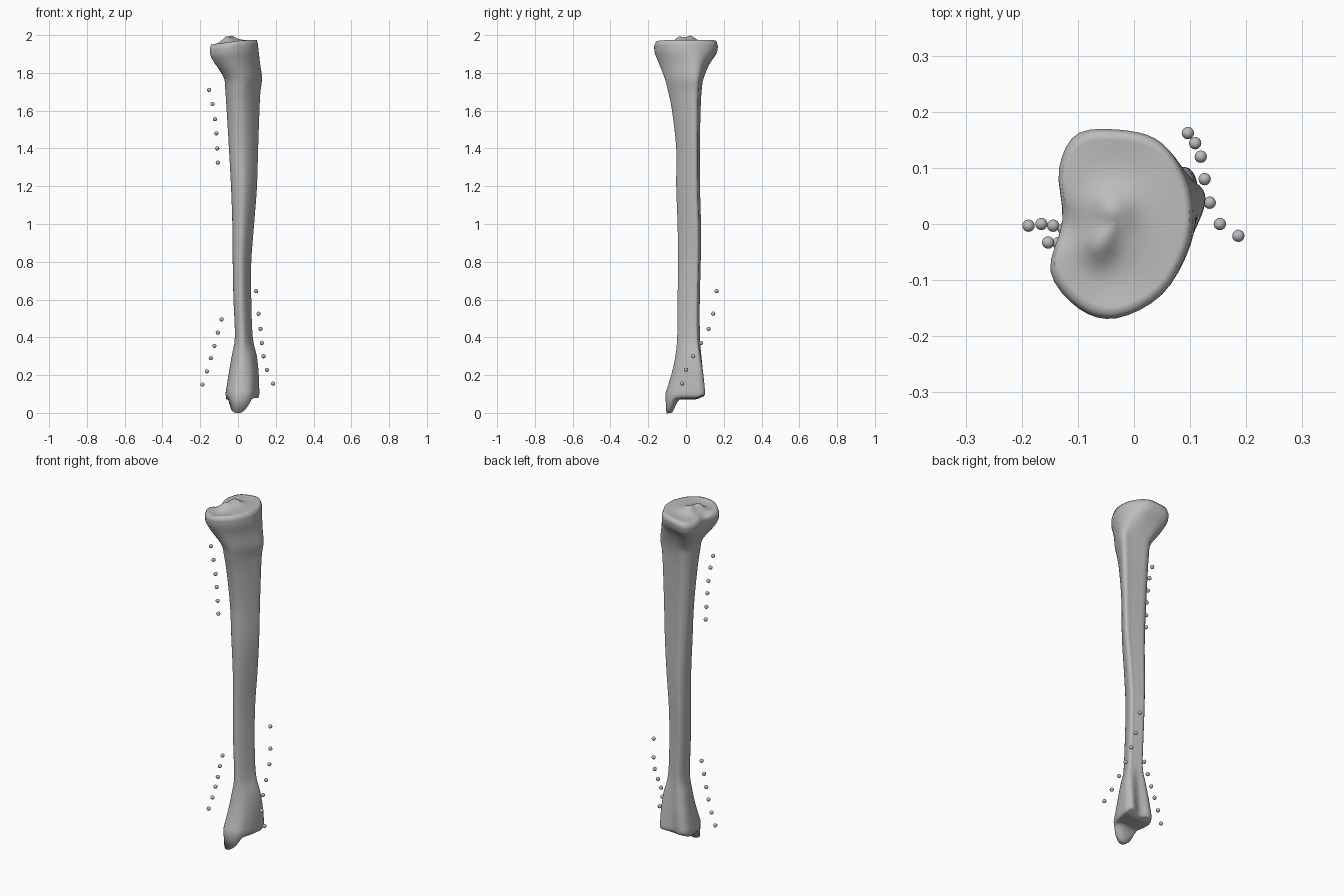
import bpy, bmesh, math
from mathutils import Vector

cube = bpy.data.objects.get("Cube")
if cube:
    bpy.data.objects.remove(cube, do_unlink=True)

bone_grey = bpy.data.materials.new("bone_grey")
bone_grey.use_nodes = True
bone_grey.diffuse_color = (0.5, 0.5, 0.5, 1)
bone_grey.node_tree.nodes["Principled BSDF"].inputs["Base Color"].default_value = (0.5, 0.5, 0.5, 1)

# Normalised cross-sections, counter-clockwise from the crest
ANKLE = [(.95, .3), (1, .75), (.75, 1), (.1, .8), (-.5, .95), (-.9, .7),
         (-.95, .1), (-.8, -.5), (-.45, -.95), (0, -1), (.5, -.8), (.8, -.3)]
SHAFT = [(1, .5), (.92, .78), (.55, .85), (0, .95), (-.55, 1), (-.9, .65),
         (-1, .1), (-.85, -.55), (-.5, -.95), (0, -1), (.45, -.6), (.8, 0)]
PLATEAU = [(.98, .2), (.85, .55), (.55, .87), (.1, 1), (-.6, .98), (-.88, .6),
           (-.83, .05), (-1, -.5), (-.6, -.9), (-.08, -1), (.55, -.75), (.92, -.25)]

# Levels: height, x min, x max, y min, y max, shape (ankle 0, shaft 1, plateau 2)
LEVELS = [(.1, -.07, .112, -.108, .102, 0), (.2, -.053, .11, -.077, .095, .2),
          (.3, -.035, .1, -.055, .083, .5), (.4, -.017, .078, -.045, .073, 1),
          (.6, -.024, .07, -.043, .072, 1), (.8, -.028, .07, -.04, .077, 1),
          (1, -.03, .085, -.043, .078, 1), (1.2, -.037, .1, -.05, .073, 1),
          (1.4, -.048, .106, -.05, .072, 1), (1.6, -.06, .113, -.072, .076, 1),
          (1.7, -.067, .118, -.092, .081, 1), (1.77, -.075, .127, -.11, .091, 1.1),
          (1.85, -.122, .118, -.14, .122, 1.5), (1.91, -.146, .112, -.163, .157, 1.9),
          (1.95, -.149, .107, -.168, .166, 2)]


def catmull(a, b, c, d, t):
    return [.5 * (2*q + (r - p)*t + (2*p - 5*q + 4*r - s)*t*t + (3*q - p - 3*r + s)*t**3)
            for p, q, r, s in zip(a, b, c, d)]


def closed_curve(points, steps=4):
    n = len(points)
    return [catmull(*(points[(i + k) % n] for k in (-1, 0, 1, 2)), j / steps)
            for i in range(n) for j in range(steps)]


def open_curve(points, steps=4):
    last = len(points) - 1
    rows = [catmull(*(points[min(max(i + k, 0), last)] for k in (-1, 0, 1, 2)), j / steps)
            for i in range(last) for j in range(steps)]
    return rows + [points[-1]]


SHAPES = [closed_curve(s) for s in (ANKLE, SHAFT, PLATEAU)]


def smooth(lo, hi, v):
    t = min(max((v - lo) / (hi - lo), 0), 1)
    return t * t * (3 - 2 * t)


def section(level):
    z, x0, x1, y0, y1, k = level
    i = min(max(int(k), 0), 1)
    ring = []
    for (u, v), (s, t) in zip(SHAPES[i], SHAPES[i + 1]):
        f = min(max(k - i, 0), 1)
        x = (x0 + x1) / 2 + (u + (s - u) * f) * (x1 - x0) / 2
        y = (y0 + y1) / 2 + (v + (t - v) * f) * (y1 - y0) / 2
        ring.append(Vector((x, y, z + .17 * min(x, 0) * max(k - 1, 0))))
    return ring


# Ankle joint surface with the downward point on its inner side
def ankle_height(x, y):
    point = (1 - smooth(-.08, -.035, y)) * max(0, 1 - (x / .075) ** 2)
    return .072 + .1 * max(x - .03, 0) + .015 * smooth(.05, .1, y) - .074 * point


# Knee joint surface: two shallow dishes and a pair of raised spines
def knee_height(x, y):
    bump = lambda cx, cy, r: math.exp(-((x - cx) ** 2 + (y - cy) ** 2) / r ** 2)
    return (1.975 + .17 * min(x, 0) + .03 * bump(-.04, .025, .035)
            + .03 * bump(-.06, -.035, .03) - .012 * bump(-.03, -.1, .06)
            - .008 * bump(-.02, .1, .06) - .02 * bump(-.13, 0, .03))


def cap_rings(ring, scales, height):
    mid = sum(ring, Vector()) / len(ring)
    rings = []
    for s in scales:
        flat = [mid + (p - mid) * s for p in ring]
        rings.append([Vector((p.x, p.y, height(p.x, p.y))) for p in flat])
    return rings


def finish(bm, name):
    bmesh.ops.recalc_face_normals(bm, faces=bm.faces)
    mesh = bpy.data.meshes.new(name)
    bm.to_mesh(mesh)
    bm.free()
    mesh.materials.append(bone_grey)
    mesh.shade_smooth()
    obj = bpy.data.objects.new(name, mesh)
    bpy.context.collection.objects.link(obj)
    return obj


# Shin bone: one loft from the ankle cap to the knee cap
body = [section(level) for level in open_curve(LEVELS)]
inner = (.12, .24, .36, .48, .6, .7, .8, .88, .95)
rings = cap_rings(body[0], inner, ankle_height) + body
rings += cap_rings(body[-1], inner[::-1], knee_height)
bm = bmesh.new()
loops = [[bm.verts.new(p) for p in ring] for ring in rings]
for low, high in zip(loops, loops[1:]):
    for i in range(len(low)):
        j = (i + 1) % len(low)
        bm.faces.new((low[i], low[j], high[j], high[i]))
bm.faces.new(loops[0][::-1])
bm.faces.new(loops[-1])
finish(bm, "shin_bone")

# Marker beads in three chains beside the bone
CHAINS = {
    "upper_back_beads": [(-.153, -.033, 1.71), (-.135, -.034, 1.635), (-.122, -.033, 1.555),
                         (-.115, -.033, 1.48), (-.11, -.031, 1.4), (-.107, -.03, 1.325)],
    "lower_back_beads": [(-.188, -.003, .15), (-.165, 0, .22), (-.144, -.003, .29),
                         (-.125, -.009, .355), (-.107, -.015, .425), (-.087, -.02, .495)],
    "lower_front_beads": [(.096, .162, .645), (.109, .144, .525), (.119, .12, .445),
                          (.126, .08, .37), (.135, .038, .3), (.153, 0, .228), (.186, -.021, .155)],
}
for name, centres in CHAINS.items():
    bm = bmesh.new()
    for c in centres:
        made = bmesh.ops.create_uvsphere(bm, u_segments=16, v_segments=10, radius=.011)
        bmesh.ops.translate(bm, verts=made["verts"], vec=c)
    finish(bm, name)
